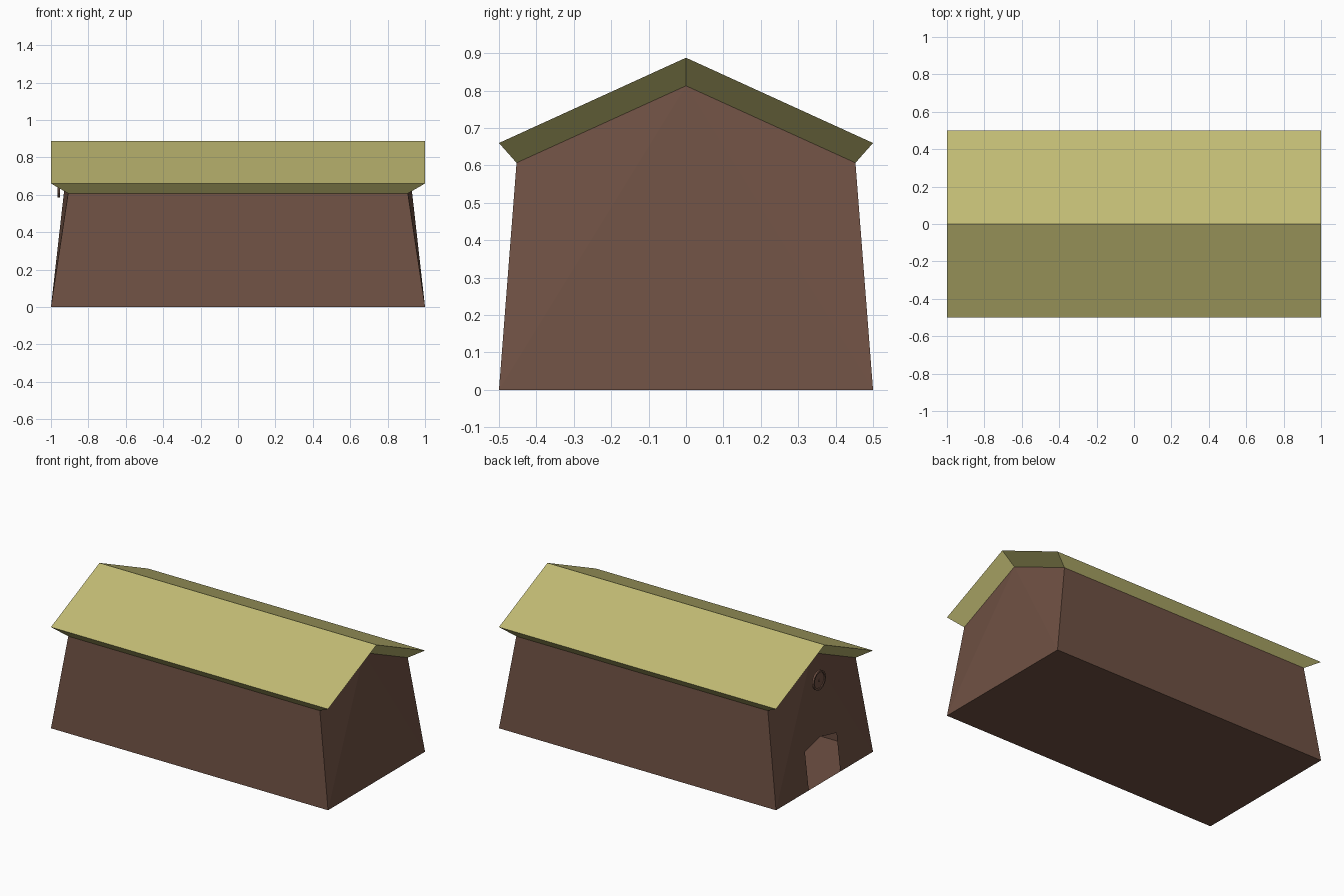
import bpy, bmesh, math
from mathutils import Vector, Matrix

if "Cube" in bpy.data.objects:
    bpy.data.objects.remove(bpy.data.objects["Cube"])


def material(name, rgb):
    m = bpy.data.materials.new(name)
    m.diffuse_color = (*rgb, 1)
    m.use_nodes = True
    m.node_tree.nodes["Principled BSDF"].inputs["Base Color"].default_value = m.diffuse_color
    return m


BROWN = material("dark_timber", (0.16, 0.082, 0.057))
OLIVE = material("olive_thatch", (0.53, 0.495, 0.172))

# Shared half-sizes: wall foot, wall top (under the roof) and roof edge
FOOT_X, FOOT_Y = 1.0, 0.5
TOP_X, TOP_Y, TOP_Z, PEAK_Z = 0.908, 0.453, 0.607, 0.813
EAVE_Z, RIDGE_Z = 0.66, 0.888


def build(name, faces, mat, centre):
    """Flat-faced object from coordinate loops, all faces turned away from centre."""
    bm = bmesh.new()
    for loop in faces:
        bm.faces.new([bm.verts.new(p) for p in loop])
    bmesh.ops.remove_doubles(bm, verts=bm.verts, dist=0.0005)
    bm.normal_update()
    for f in bm.faces:
        if f.normal.dot(f.calc_center_median() - Vector(centre)) < 0:
            f.normal_flip()
    me = bpy.data.meshes.new(name)
    bm.to_mesh(me)
    bm.free()
    me.materials.append(mat)
    ob = bpy.data.objects.new(name, me)
    bpy.context.collection.objects.link(ob)
    return ob


# Hollow leaning walls with a floor; the left end has an open doorway
walls = [[(-FOOT_X, -FOOT_Y, 0), (FOOT_X, -FOOT_Y, 0),
          (FOOT_X, FOOT_Y, 0), (-FOOT_X, FOOT_Y, 0)]]
for s in (-1, 1):
    walls.append([(-FOOT_X, s * FOOT_Y, 0), (FOOT_X, s * FOOT_Y, 0),
                  (TOP_X, s * TOP_Y, TOP_Z), (-TOP_X, s * TOP_Y, TOP_Z)])
door = [(0.163, 0), (0.163, 0.245), (0, 0.28), (-0.163, 0.245), (-0.163, 0)]
for s in (-1, 1):
    gable = [(s * FOOT_X, -FOOT_Y, 0), (s * TOP_X, 0, PEAK_Z), (s * FOOT_X, FOOT_Y, 0)]
    if s < 0:
        lean = (FOOT_X - TOP_X) / PEAK_Z
        gable += [(-FOOT_X + lean * z, y, z) for y, z in door]
    walls.append(gable)
    for t in (-1, 1):
        walls.append([(s * FOOT_X, t * FOOT_Y, 0), (s * TOP_X, t * TOP_Y, TOP_Z),
                      (s * TOP_X, 0, PEAK_Z)])
build("walls", walls, BROWN, (0, 0, 0.35))

# Roof: two slopes, ceiling beneath, and bevelled overhangs on all sides
outer = [(-FOOT_Y, EAVE_Z), (0, RIDGE_Z), (FOOT_Y, EAVE_Z)]
inner = [(-TOP_Y, TOP_Z), (0, PEAK_Z), (TOP_Y, TOP_Z)]


def pt(x, yz):
    return (x, yz[0], yz[1])


roof = []
for i in (0, 1):
    for x, prof in ((FOOT_X, outer), (TOP_X, inner)):
        roof.append([pt(-x, prof[i]), pt(x, prof[i]), pt(x, prof[i + 1]), pt(-x, prof[i + 1])])
    for s in (-1, 1):
        roof.append([pt(s * FOOT_X, outer[i]), pt(s * FOOT_X, outer[i + 1]),
                     pt(s * TOP_X, inner[i + 1]), pt(s * TOP_X, inner[i])])
for i in (0, 2):
    roof.append([pt(-FOOT_X, outer[i]), pt(FOOT_X, outer[i]),
                 pt(TOP_X, inner[i]), pt(-TOP_X, inner[i])])
build("roof", roof, OLIVE, (0, 0, 0.35))


# Round shield above the doorway: board, raised rim, centre boss and hanging peg
def turned(name, profile, segments=20):
    """Spin an (x, radius) profile about the x axis at shield height."""
    faces = []
    for k in range(segments):
        a, b = (2 * math.pi * j / segments for j in (k, k + 1))
        ring = lambda x, r, t: (x, r * math.cos(t), 0.647 + r * math.sin(t))
        for (x0, r0), (x1, r1) in zip(profile, profile[1:]):
            loop = [ring(x0, r0, a), ring(x0, r0, b)]
            if r1:
                loop.append(ring(x1, r1, b))
            loop.append(ring(x1, r1, a))
            if not r0:
                loop.pop(0)
            faces.append(loop)
    ob = build(name, faces, BROWN, (-0.95, 0, 0.647))
    bm = bmesh.new()
    bm.from_mesh(ob.data)
    bmesh.ops.recalc_face_normals(bm, faces=bm.faces)
    bm.to_mesh(ob.data)
    bm.free()
    return ob


turned("shield", [(-0.953, 0), (-0.953, 0.063), (-0.966, 0.063), (-0.966, 0.052),
                  (-0.960, 0.051), (-0.960, 0)])
turned("shield_boss", [(-0.958, 0), (-0.958, 0.008), (-0.964, 0.006), (-0.964, 0)], 8)
turned("shield_peg", [(-0.92, 0), (-0.92, 0.008), (-0.955, 0.008), (-0.955, 0)], 8)
